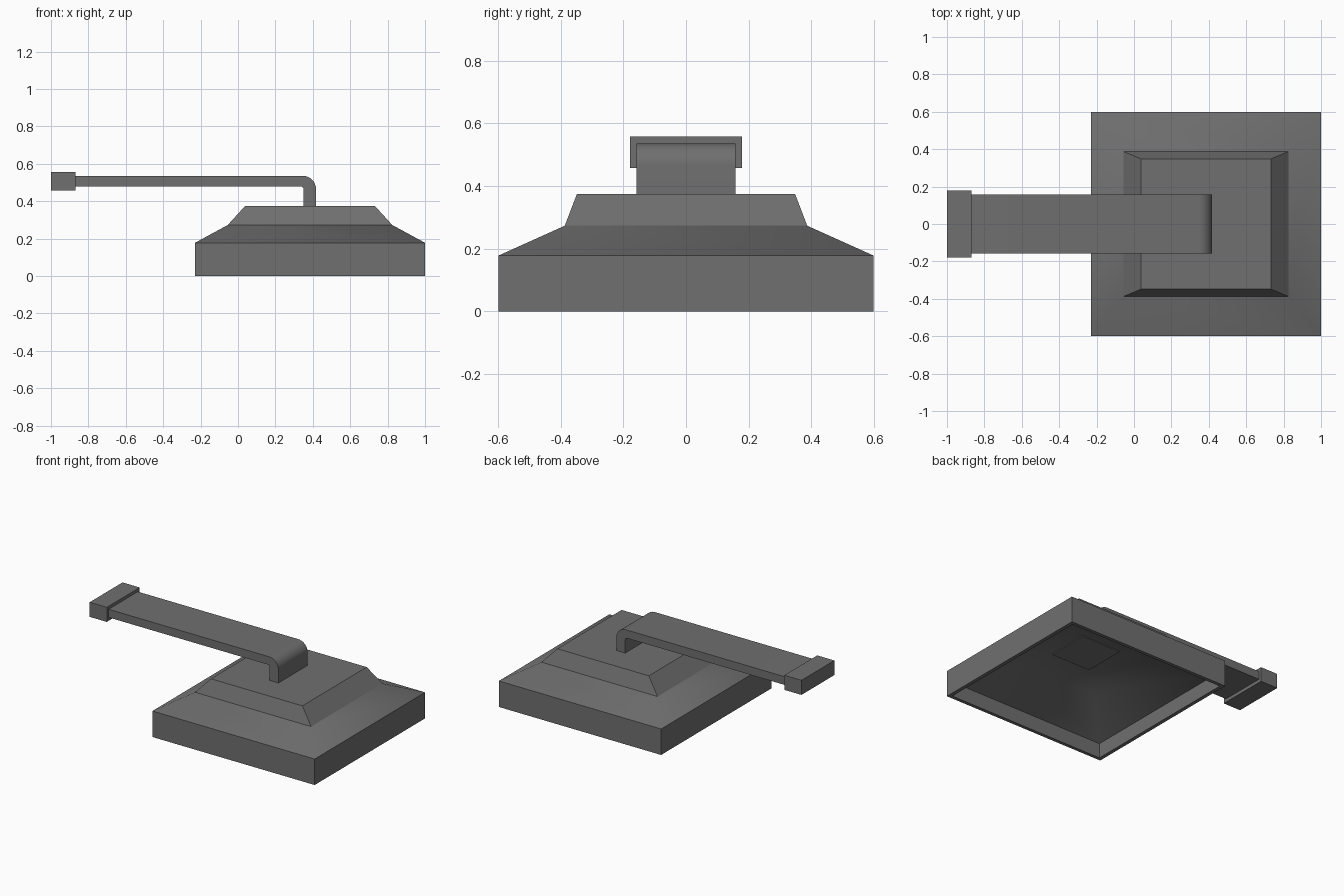
import bpy, bmesh, math

if "Cube" in bpy.data.objects:
    bpy.data.objects.remove(bpy.data.objects["Cube"])

metal = bpy.data.materials.new("dark_grey_metal")
metal.use_nodes = True
GREY = (0.16, 0.16, 0.16, 1)
metal.diffuse_color = GREY
metal.node_tree.nodes["Principled BSDF"].inputs["Base Color"].default_value = GREY

CX = 0.385  # centre of the shade


def finish(bm, name, angle=40):
    bmesh.ops.recalc_face_normals(bm, faces=bm.faces)
    mesh = bpy.data.meshes.new(name)
    bm.to_mesh(mesh)
    bm.free()
    mesh.materials.append(metal)
    obj = bpy.data.objects.new(name, mesh)
    bpy.context.collection.objects.link(obj)
    bpy.ops.object.select_all(action='DESELECT')
    obj.select_set(True)
    bpy.context.view_layer.objects.active = obj
    bpy.ops.object.shade_smooth_by_angle(angle=math.radians(angle))


def bridge(bm, a, b):
    """Join two equal closed loops with quads."""
    for i in range(len(a)):
        j = (i + 1) % len(a)
        bm.faces.new((a[i], a[j], b[j], b[i]))


def loft(name, rings):
    """Stack of rectangles (half x, half y, z), closed at the last one."""
    bm = bmesh.new()
    loops = [[bm.verts.new((CX + sx * hx, sy * hy, z))
              for sx, sy in ((-1, -1), (1, -1), (1, 1), (-1, 1))]
             for hx, hy, z in rings]
    for a, b in zip(loops, loops[1:]):
        bridge(bm, a, b)
    bm.faces.new(loops[-1])
    finish(bm, name)


def box(name, x0, x1, hy, z0, z1):
    bm = bmesh.new()
    bmesh.ops.create_cube(bm, size=1)
    for v in bm.verts:
        v.co = ((x0 + x1) / 2 + v.co.x * (x1 - x0), v.co.y * 2 * hy,
                (z0 + z1) / 2 + v.co.z * (z1 - z0))
    finish(bm, name)


# Hollow lower shade: slope, outer wall, rim, inner wall, shallow ceiling
loft("lower_shade", [
    (0.44, 0.387, 0.273), (0.615, 0.598, 0.178), (0.615, 0.598, 0),
    (0.59, 0.575, 0), (0.59, 0.575, 0.10), (0.31, 0.30, 0.235),
    (0.15, 0.15, 0.274)])

# Steeper cap on top of the shade
loft("upper_cap", [(0.44, 0.387, 0.273), (0.347, 0.348, 0.375)])

# Small square panel in the ceiling of the shade
box("ceiling_panel", CX - 0.147, CX + 0.147, 0.147, 0.268, 0.276)


# Flat bar arm with a rounded bend, extruded across its width
def arc(cx, cz, r, start, end, steps=8):
    for i in range(steps + 1):
        a = math.radians(start + (end - start) * i / steps)
        yield cx + r * math.cos(a), cz + r * math.sin(a)


profile = [(-0.88, 0.48), *arc(0.335, 0.465, 0.015, 90, 0), (0.35, 0.37),
           (0.417, 0.37), *arc(0.347, 0.466, 0.07, 0, 90), (-0.88, 0.536)]
bm = bmesh.new()
sides = [[bm.verts.new((x, y, z)) for x, z in profile] for y in (-0.158, 0.158)]
bridge(bm, *sides)
for loop in sides:
    bm.faces.new(loop)
finish(bm, "arm")

# Wall mount at the end of the arm
box("wall_mount", -1, -0.87, 0.178, 0.457, 0.557)
